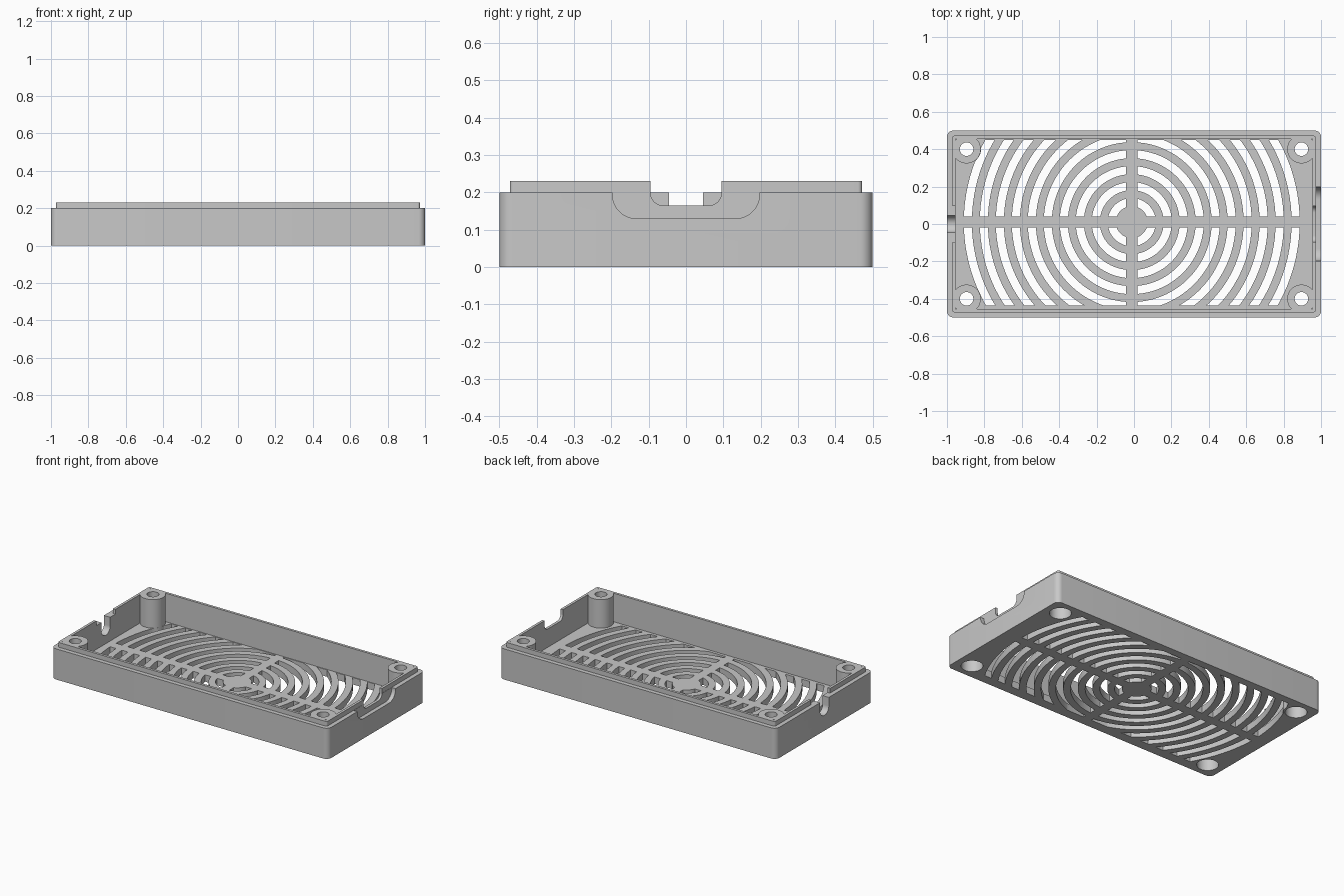
import bpy, bmesh, math

if "Cube" in bpy.data.objects:
    bpy.data.objects.remove(bpy.data.objects["Cube"])

grey = bpy.data.materials.new("plain_grey")
grey.diffuse_color = (0.58, 0.58, 0.58, 1)
grey.use_nodes = True
grey.node_tree.nodes["Principled BSDF"].inputs["Base Color"].default_value = grey.diffuse_color


def new_object(name, bm):
    bmesh.ops.recalc_face_normals(bm, faces=bm.faces)
    me = bpy.data.meshes.new(name)
    bm.to_mesh(me)
    bm.free()
    ob = bpy.data.objects.new(name, me)
    bpy.context.collection.objects.link(ob)
    me.materials.append(grey)
    return ob


def prism(bm, pts, vec):
    """Closed prism from an outline, extruded by vec."""
    face = bm.faces.new([bm.verts.new(p) for p in pts])
    out = bmesh.ops.extrude_face_region(bm, geom=[face])
    verts = [g for g in out["geom"] if isinstance(g, bmesh.types.BMVert)]
    bmesh.ops.translate(bm, verts=verts, vec=vec)


def rounded(hx, hy, r, n=7):
    """Rounded rectangle outline."""
    pts = []
    for q, (sx, sy) in enumerate(((1, 1), (-1, 1), (-1, -1), (1, -1))):
        for i in range(n + 1):
            a = math.pi / 2 * (q + i / n)
            pts.append((sx * (hx - r) + r * math.cos(a), sy * (hy - r) + r * math.sin(a)))
    return pts


def block(name, hx, hy, r, z0, z1):
    bm = bmesh.new()
    prism(bm, [(x, y, z0) for x, y in rounded(hx, hy, r)], (0, 0, z1 - z0))
    return new_object(name, bm)


def u_notch(name, half, bottom, r, x0, x1, n=12):
    """Cutter shaped like a U, open at the top, running along x."""
    pts = [(x0, half, 0.4), (x0, -half, 0.4)]
    for sy, start in ((-1, math.pi), (1, 1.5 * math.pi)):
        for i in range(n + 1):
            a = start + math.pi / 2 * i / n
            pts.append((x0, sy * (half - r) + r * math.cos(a), bottom + r + r * math.sin(a)))
    bm = bmesh.new()
    prism(bm, pts, (x1 - x0, 0, 0))
    bmesh.ops.remove_doubles(bm, verts=bm.verts, dist=1e-5)
    return new_object(name, bm)


BOSS_X, BOSS_Y = 0.895, 0.40


def posts(name, r, z0, z1, n=40):
    """Four upright cylinders at the screw positions."""
    bm = bmesh.new()
    for sx in (-1, 1):
        for sy in (-1, 1):
            pts = [(sx * BOSS_X + r * math.cos(2 * math.pi * i / n),
                    sy * BOSS_Y + r * math.sin(2 * math.pi * i / n), z0) for i in range(n)]
            prism(bm, pts, (0, 0, z1 - z0))
    return new_object(name, bm)


def combine(ob, other, op):
    """Apply a boolean and discard the tool object."""
    mod = ob.modifiers.new("bool", 'BOOLEAN')
    mod.operation, mod.solver, mod.object = op, 'EXACT', other
    bpy.context.view_layer.objects.active = ob
    bpy.ops.object.modifier_apply(modifier=mod.name)
    bpy.data.objects.remove(other, do_unlink=True)


# Outer case with the raised lip
case = block("vented_case", 1.0, 0.5, 0.035, 0, 0.2)
combine(case, block("lip", 0.972, 0.472, 0.012, 0.1, 0.231), 'UNION')

# Hollow interior that leaves the screw bosses standing
FLOOR = 0.045
cavity = block("cavity", 0.955, 0.455, 0.006, FLOOR, 0.4)
combine(cavity, posts("bosses", 0.076, -0.1, 0.5), 'DIFFERENCE')
combine(case, cavity, 'DIFFERENCE')

# Screw holes and the wide recesses for screw heads
combine(case, posts("screw_holes", 0.036, -0.1, 0.5), 'DIFFERENCE')
combine(case, posts("screw_recesses", 0.064, -0.1, 0.14), 'DIFFERENCE')

# Grille: concentric slots split by a cross of two bars
CX, CY, BAR = -0.012, 0.01, 0.03
bm = bmesh.new()
SEG = 112
for k in range(1, 11):
    r0 = 0.0855 * k
    loops = []
    for r, z in ((r0, -0.05), (r0 + 0.043, -0.05), (r0 + 0.043, 0.06), (r0, 0.06)):
        loops.append([bm.verts.new((CX + r * math.cos(2 * math.pi * i / SEG),
                                    CY + r * math.sin(2 * math.pi * i / SEG), z))
                      for i in range(SEG)])
    for j in range(4):
        a, b = loops[j], loops[(j + 1) % 4]
        for i in range(SEG):
            n = (i + 1) % SEG
            bm.faces.new((a[i], a[n], b[n], b[i]))
slots = new_object("grille_slots", bm)

bm = bmesh.new()
for x0, x1 in ((-0.93, CX - BAR), (CX + BAR, 0.93)):
    for y0, y1 in ((-0.436, CY - BAR), (CY + BAR, 0.45)):
        prism(bm, [(x0, y0, -0.02), (x1, y0, -0.02), (x1, y1, -0.02), (x0, y1, -0.02)],
              (0, 0, 0.073))
combine(slots, new_object("quadrants", bm), 'INTERSECT')
combine(slots, posts("boss_keepout", 0.077, -0.1, 0.2), 'DIFFERENCE')
combine(case, slots, 'DIFFERENCE')

# Right end: plug recess outside, smaller socket opening through the wall
combine(case, u_notch("plug_recess", 0.197, 0.13, 0.065, 0.973, 1.1), 'DIFFERENCE')
combine(case, u_notch("socket_opening", 0.095, 0.165, 0.034, 0.9, 1.1), 'DIFFERENCE')

# Left end: gap in the lip and a round-bottomed cable slot
combine(case, u_notch("lip_gap", 0.098, 0.2, 0.0005, -1.1, -0.9), 'DIFFERENCE')
combine(case, u_notch("cable_slot", 0.045, 0.1, 0.0449, -1.1, -0.9), 'DIFFERENCE')

# Smooth the curved walls, keep the edges sharp
bpy.ops.object.select_all(action='DESELECT')
case.select_set(True)
bpy.context.view_layer.objects.active = case
bpy.ops.object.shade_smooth_by_angle(angle=math.radians(30))
